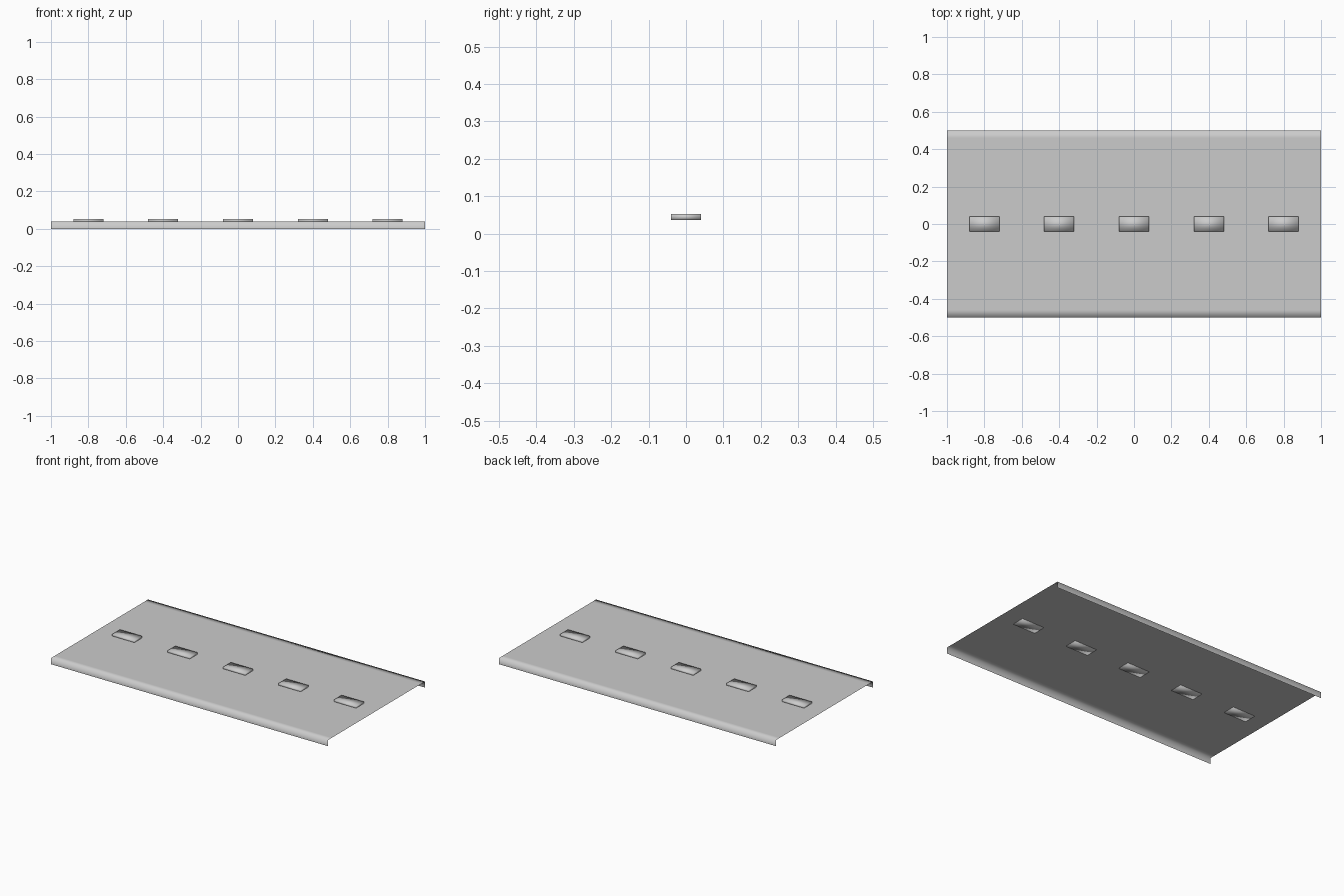
import bpy

if "Cube" in bpy.data.objects:
    bpy.data.objects.remove(bpy.data.objects["Cube"])

L = 1.0          # half length along x
TOP = 0.04       # height of the sheet


def make_mesh(name, verts, faces):
    mesh = bpy.data.meshes.new(name)
    mesh.from_pydata(verts, [], faces)
    for p in mesh.polygons:
        p.use_smooth = True
    obj = bpy.data.objects.new(name, mesh)
    bpy.context.collection.objects.link(obj)
    return obj


# Thin folded sheet: cross-section (y, z) swept along x, edges bent down
profile = [(-0.5, 0), (-0.5, TOP), (-0.46, TOP), (0.46, TOP), (0.5, TOP), (0.5, 0)]
verts = [(x, y, z) for y, z in profile for x in (-L, L)]
faces = [(2 * i, 2 * i + 1, 2 * i + 3, 2 * i + 2) for i in range(len(profile) - 1)]
make_mesh("folded_panel", verts, faces)

# Row of small raised blocks set through the sheet, soft shaded
for i in range(5):
    bpy.ops.mesh.primitive_cube_add(size=1, location=(-0.8 + 0.4 * i, 0, 0.044))
    block = bpy.context.object
    block.name = f"raised_block_{i + 1}"
    block.scale = (0.16, 0.08, 0.016)
    bpy.ops.object.transform_apply(location=False, rotation=False, scale=True)
    bpy.ops.object.shade_smooth()
